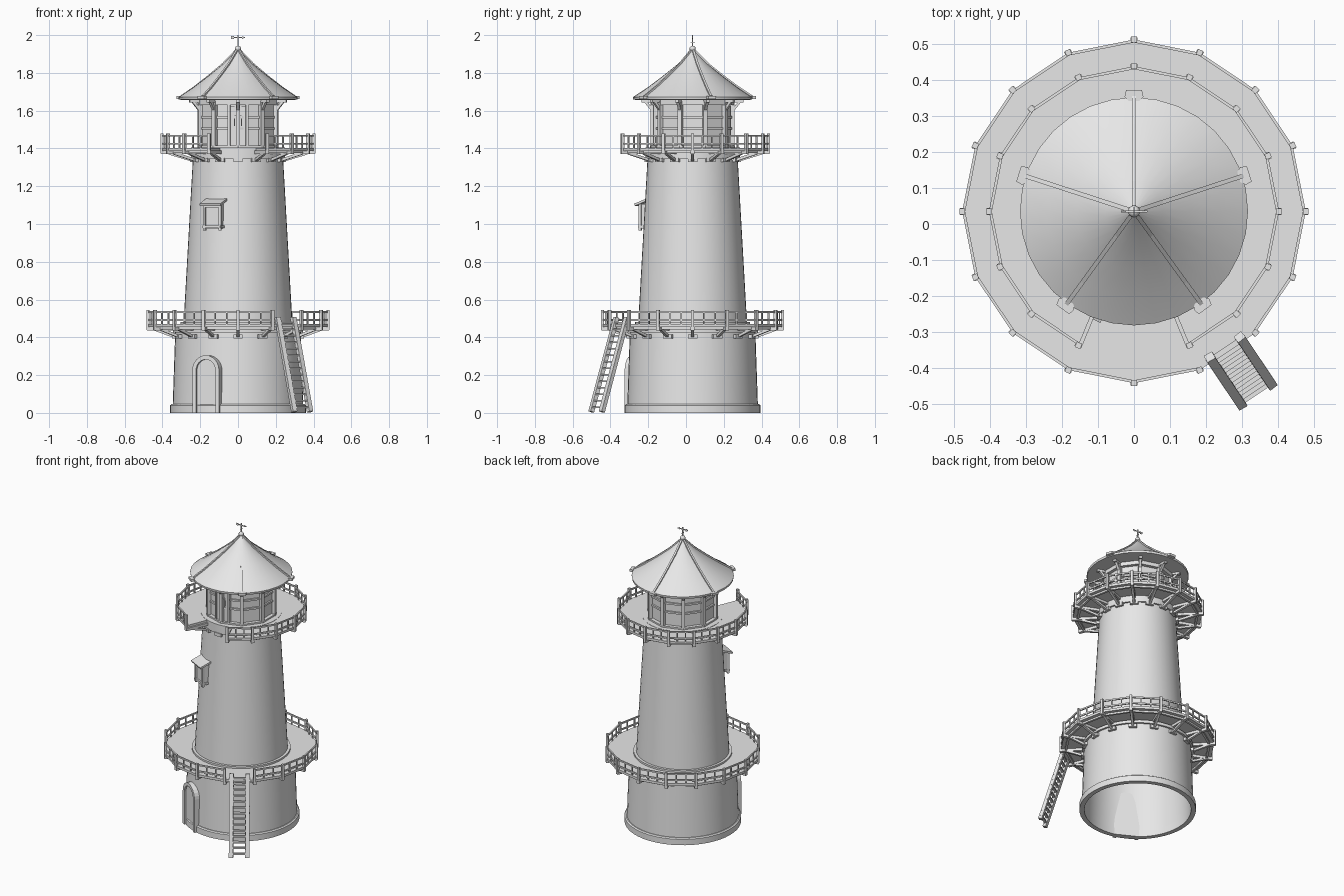
import bpy, bmesh, math
from mathutils import Vector, Matrix

if "Cube" in bpy.data.objects:
    bpy.data.objects.remove(bpy.data.objects["Cube"], do_unlink=True)

grey = bpy.data.materials.new("plain_grey")
grey.use_nodes = True
grey.diffuse_color = (0.8, 0.8, 0.8, 1)
grey.node_tree.nodes["Principled BSDF"].inputs["Base Color"].default_value = (0.8, 0.8, 0.8, 1)

CENTRE = Vector((0, 0.035, 0))
STEP = 22.5
SIDE = -118          # heading of the door and the window box


def at(angle, r, z, u=0):
    """Point at a heading and radius from the tower axis, shifted sideways by u."""
    a = math.radians(angle)
    out, side = Vector((math.cos(a), math.sin(a), 0)), Vector((-math.sin(a), math.cos(a), 0))
    return CENTRE + out * r + side * u + Vector((0, 0, z))


def finish(name, bm, smooth=False):
    bmesh.ops.recalc_face_normals(bm, faces=bm.faces)
    mesh = bpy.data.meshes.new(name)
    bm.to_mesh(mesh)
    bm.free()
    mesh.materials.append(grey)
    obj = bpy.data.objects.new(name, mesh)
    bpy.context.collection.objects.link(obj)
    if smooth:
        bpy.ops.object.select_all(action='DESELECT')
        obj.select_set(True)
        bpy.context.view_layer.objects.active = obj
        bpy.ops.object.shade_smooth_by_angle(angle=math.radians(35))
    return obj


def bar(bm, p, q, w, h):
    """Rectangular bar from p to q, w wide and h high."""
    d = q - p
    n = d.normalized()
    ref = Vector((0, 0, 1)) if abs(n.z) < 0.95 else (p - CENTRE) * Vector((1, 1, 0))
    if ref.length < 0.001:
        ref = Vector((0, 1, 0))
    s = n.cross(ref).normalized()
    u = s.cross(n)
    m = Matrix((d, s * w, u * h)).transposed().to_4x4()
    m.translation = (p + q) / 2
    bmesh.ops.create_cube(bm, size=1, matrix=m)


def lathe(name, profile, sides=48, start=0, smooth=True, closed=True):
    bm = bmesh.new()
    rings = [[bm.verts.new(at(start + 360 * i / sides, r, z)) for i in range(sides)] for r, z in profile]
    pairs = list(zip(rings, rings[1:]))
    if closed:
        pairs.append((rings[-1], rings[0]))
    for a, b in pairs:
        for i in range(sides):
            j = (i + 1) % sides
            bm.faces.new((a[i], a[j], b[j], b[i]))
    return finish(name, bm, smooth)


def loft(bm, a, b):
    """Solid between two matching outlines."""
    va, vb = [bm.verts.new(p) for p in a], [bm.verts.new(p) for p in b]
    bm.faces.new(va)
    bm.faces.new(vb)
    for i in range(len(va)):
        j = (i + 1) % len(va)
        bm.faces.new((va[i], va[j], vb[j], vb[i]))


def arch(angle, r, half, z0, spring):
    """Outline of a round-headed opening."""
    top = [(half * math.cos(math.pi * i / 12), spring + half * math.sin(math.pi * i / 12)) for i in range(13)]
    return [at(angle, r, z, u) for u, z in [(half, z0)] + top + [(-half, z0)]]


def arch_door(name, angle, back, front, half, z0, spring, trim):
    bm = bmesh.new()
    loft(bm, arch(angle, back, half - trim, z0, spring), arch(angle, front - 0.012, half - trim, z0, spring))
    outlines = [arch(angle, r, h, z0, spring) for r, h in
                ((back, half), (front, half), (front, half - trim), (back, half - trim))]
    for i in range(len(outlines[0]) - 1):
        loft(bm, [o[i] for o in outlines], [o[i + 1] for o in outlines])
    finish(name, bm)


# Tower body
lathe("base_plinth", [(0.33, 0), (0.36, 0), (0.36, 0.04), (0.352, 0.046), (0.33, 0.046)])
lathe("lower_drum", [(0.346, 0.03), (0.332, 0.44), (0.25, 0.44), (0.25, 0.425), (0.318, 0.425), (0.332, 0.03)])
lathe("drum_trim", [(0.33, 0.425), (0.345, 0.425), (0.345, 0.445), (0.33, 0.445)])
lathe("tower_shaft", [(0.29, 0.44), (0.238, 1.36), (0.225, 1.36), (0.275, 0.44)])
lathe("shaft_foot_ring", [(0.28, 0.468), (0.305, 0.468), (0.305, 0.482), (0.28, 0.482)])
lathe("shaft_top_trim", [(0.2, 1.345), (0.25, 1.345), (0.25, 1.405), (0.2, 1.405)])
arch_door("lower_door", SIDE, 0.32, 0.365, 0.08, 0, 0.225, 0.022)


def gallery(label, r_in, r_wall, r_out, top, gaps):
    """Sixteen-sided walkway with joists, struts and railing; gaps lists open sides."""
    open_rail, open_deck = gaps
    deck, frame, rail = bmesh.new(), bmesh.new(), bmesh.new()
    low = top - 0.016
    for k in range(16):
        a, b = k * STEP, (k + 1) * STEP
        # walkway wedge
        if k not in open_deck:
            loft(deck, *[[at(g, r_in, low), at(g, r_out, low), at(g, r_out, top), at(g, r_in, top)] for g in (a, b)])
            bar(frame, at(a, r_out - 0.03, low - 0.006), at(b, r_out - 0.03, low - 0.006), 0.014, 0.012)
        # wall block, joist and strut
        bar(frame, at(a, r_wall - 0.02, top - 0.065), at(a, r_wall + 0.012, top - 0.065), 0.05, 0.022)
        if not (k in open_deck and (k - 1) % 16 in open_deck):
            bar(frame, at(a, r_wall - 0.02, low - 0.008), at(a, r_out + 0.006, low - 0.008), 0.02, 0.018)
            bar(frame, at(a, r_wall, top - 0.066), at(a, r_out - 0.035, low - 0.012), 0.016, 0.014)
            bar(rail, at(a, r_out, low - 0.014), at(a, r_out, top + 0.075), 0.016, 0.016)
        # railing
        if k not in open_rail:
            p, q = at(a, r_out - 0.004, top), at(b, r_out - 0.004, top)
            for h in (0.022, 0.064):
                lift = Vector((0, 0, h))
                bar(rail, p + lift, q + lift, 0.008, 0.01)
            for t in (1 / 3, 2 / 3):
                foot = p.lerp(q, t)
                bar(rail, foot, foot + Vector((0, 0, 0.064)), 0.007, 0.007)
    finish(label + "_gallery_deck", deck)
    finish(label + "_gallery_brackets", frame)
    finish(label + "_gallery_railing", rail)


gallery("lower", 0.27, 0.338, 0.476, 0.47, ([13], []))
gallery("upper", 0.19, 0.243, 0.402, 1.403, ([11, 12], [11, 12]))

# Ladder
bm = bmesh.new()
heading = -56.25
for u in (-0.05, 0.05):
    bar(bm, at(heading, 0.612, 0.006, u), at(heading, 0.452, 0.505, u), 0.026, 0.022)
for i in range(14):
    t = (i + 0.7) / 14.5
    r, z = 0.612 - 0.16 * t, 0.006 + 0.499 * t
    bar(bm, at(heading, r, z, -0.064), at(heading, r, z, 0.064), 0.016, 0.01)
finish("ladder", bm)

# Window box on the shaft
bm = bmesh.new()
bar(bm, at(SIDE, 0.22, 1.04), at(SIDE, 0.288, 1.04), 0.092, 0.13)
for u in (-0.046, 0.046):
    bar(bm, at(SIDE, 0.29, 0.965, u), at(SIDE, 0.29, 1.11, u), 0.014, 0.014)
    bar(bm, at(SIDE, 0.23, 0.985, u), at(SIDE, 0.3, 0.985, u), 0.014, 0.014)
for z in (0.985, 1.095):
    bar(bm, at(SIDE, 0.291, z, -0.05), at(SIDE, 0.291, z, 0.05), 0.014, 0.014)
bar(bm, at(SIDE, 0.225, 1.135), at(SIDE, 0.315, 1.102), 0.125, 0.012)
finish("window_box", bm)

# Lantern room: ten-sided wall with posts and glazing bars
lathe("lantern_wall", [(0.2, 1.39), (0.2, 1.66), (0.185, 1.66), (0.185, 1.39)], 10, 18, False)
lathe("lantern_sill", [(0.19, 1.4), (0.225, 1.4), (0.225, 1.415), (0.19, 1.415)], 10, 18, False)
lathe("lantern_head", [(0.19, 1.63), (0.222, 1.63), (0.222, 1.66), (0.19, 1.66)], 10, 18, False)
bm = bmesh.new()
for k in range(10):
    a, b = 18 + 36 * k, 54 + 36 * k
    bar(bm, at(a, 0.212, 1.4), at(a, 0.212, 1.65), 0.022, 0.022)
    bar(bm, at(a, 0.215, 1.605), at(a, 0.25, 1.648), 0.016, 0.014)
    bar(bm, at(a, 0.2, 1.65), at(a, 0.27, 1.65), 0.02, 0.014)
    if round(a) != 234 + 18:
        for z in (1.505, 1.565):
            bar(bm, at(a, 0.205, z), at(b, 0.205, z), 0.012, 0.012)
finish("lantern_frame", bm)

# Lantern door with a small round-headed light
bm = bmesh.new()
bar(bm, at(270, 0.18, 1.515), at(270, 0.202, 1.515), 0.1, 0.22)
for u in (-0.047, 0.047):
    bar(bm, at(270, 0.202, 1.41, u), at(270, 0.202, 1.63, u), 0.012, 0.014)
finish("lantern_door", bm)
arch_door("lantern_door_light", 270, 0.19, 0.21, 0.022, 1.52, 1.56, 0.006)

# Roof with five ridge battens and eave caps
slope = [(0.316, 1.672), (0.24, 1.722), (0.16, 1.782), (0.08, 1.846), (0.008, 1.918)]
lathe("roof", [(0.19, 1.655), (0.314, 1.658)] + slope, 32)
bm = bmesh.new()
for k in range(5):
    a = 18 + 72 * k
    for (r1, z1), (r2, z2) in zip(slope, slope[1:]):
        bar(bm, at(a, r1, z1 + 0.002), at(a, r2, z2 + 0.002), 0.012, 0.012)
    cap = [(0.3, 0.01), (0.318, 0.026), (0.336, 0.022), (0.336, -0.022), (0.318, -0.026), (0.3, -0.01)]
    loft(bm, *[[at(a, r, z, u) for r, u in cap] for z in (1.662, 1.678)])
finish("roof_ridges", bm)

# Finial and weather vane
ball = [(0.016 * math.sin(math.pi * i / 8) + 0.0005, 1.928 - 0.016 * math.cos(math.pi * i / 8)) for i in range(9)]
lathe("finial_ball", ball, 16)
lathe("finial_collar", [(0.004, 1.9), (0.022, 1.9), (0.012, 1.918), (0.004, 1.918)], 16)
bm = bmesh.new()
bar(bm, at(0, 0, 1.93), at(0, 0, 2.0), 0.006, 0.006)
bar(bm, at(180, 0.036, 1.987), at(0, 0.036, 1.987), 0.005, 0.005)
bar(bm, at(180, 0.036, 1.987), at(180, 0.022, 1.987), 0.004, 0.014)
bar(bm, at(270, 0.012, 1.96), at(90, 0.012, 1.96), 0.004, 0.004)
loft(bm, *[[at(90, y, 1.98, -0.022), at(90, y, 1.994, -0.022), at(90, y, 1.987, -0.038)] for y in (-0.002, 0.002)])
finish("weather_vane", bm)
